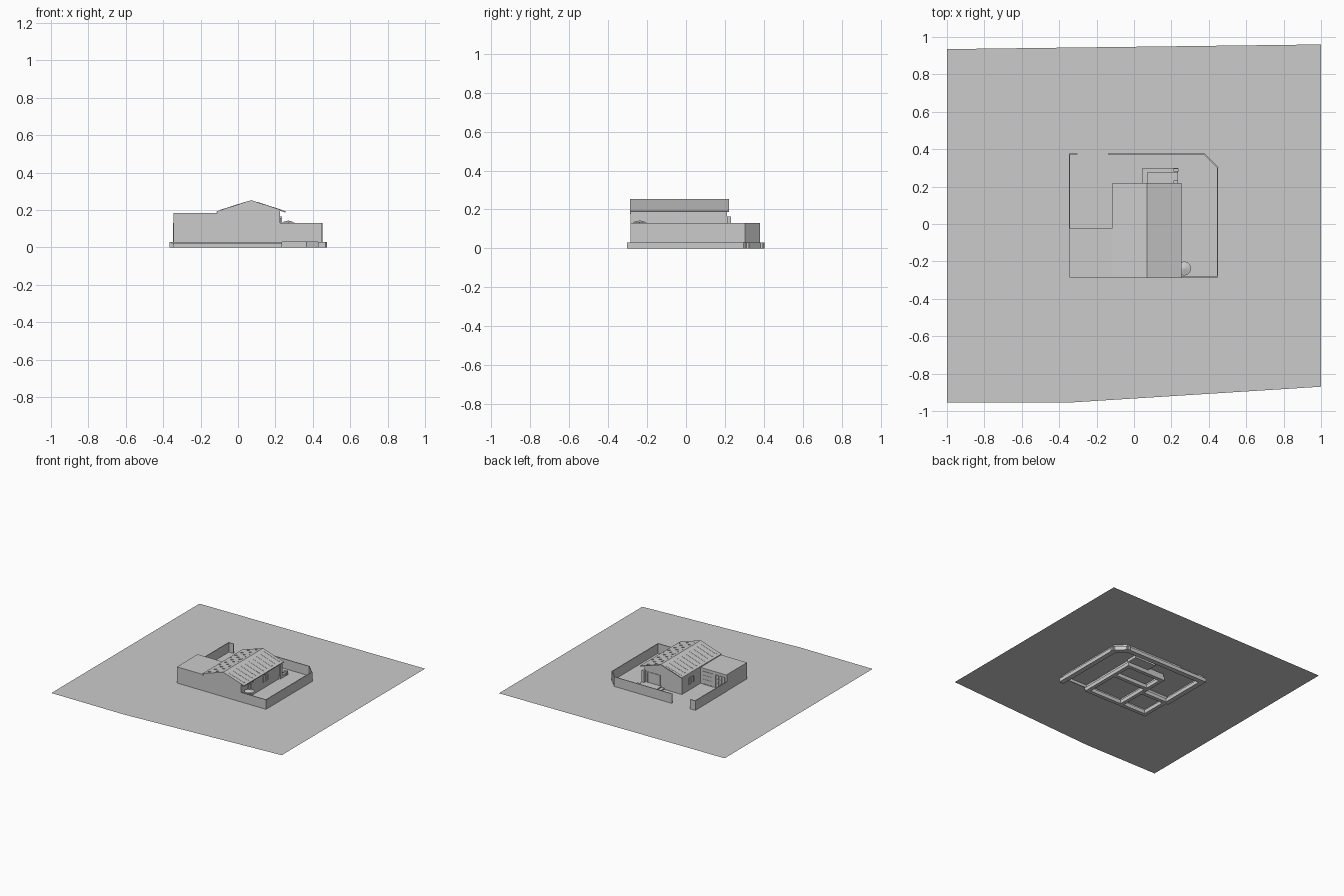
import bpy, bmesh
from math import atan2, hypot, cos, sin, pi
from mathutils import Vector

if "Cube" in bpy.data.objects:
    bpy.data.objects.remove(bpy.data.objects["Cube"])

G = 0.053          # ground level
BASE = 0.03        # top of footings


def make(name, bm):
    bmesh.ops.recalc_face_normals(bm, faces=bm.faces)
    me = bpy.data.meshes.new(name)
    bm.to_mesh(me)
    bm.free()
    ob = bpy.data.objects.new(name, me)
    bpy.context.collection.objects.link(ob)
    return ob


def prism(name, pts, offset):
    """Closed outline pushed along an offset vector."""
    bm = bmesh.new()
    face = bm.faces.new([bm.verts.new(p) for p in pts])
    if Vector(offset).length > 0:
        ext = bmesh.ops.extrude_face_region(bm, geom=[face], use_keep_orig=True)
        vs = [g for g in ext["geom"] if isinstance(g, bmesh.types.BMVert)]
        bmesh.ops.translate(bm, vec=Vector(offset), verts=vs)
    return make(name, bm)


def box(name, x0, x1, y0, y1, z0, z1):
    return prism(name, [(x0, y0, z0), (x1, y0, z0), (x1, y1, z0), (x0, y1, z0)], (0, 0, z1 - z0))


def run(name, path, z0, z1, t):
    """Straight wall pieces of thickness t following a plan path."""
    for (ax, ay), (bx, by) in zip(path, path[1:]):
        l = hypot(bx - ax, by - ay)
        ux, uy = (bx - ax) / l * t / 2, (by - ay) / l * t / 2
        pts = [(ax - ux + uy, ay - uy - ux, z0), (bx + ux + uy, by + uy - ux, z0),
               (bx + ux - uy, by + uy + ux, z0), (ax - ux - uy, ay - uy + ux, z0)]
        prism(name, pts, (0, 0, z1 - z0))


def opening(name, axis, pos, out, c, z0, z1, w, panes=2):
    """Framed window or door on a wall facing x or y."""
    f, d = 0.005, 0.004 * out
    def piece(n, a0, a1, b0, b1, depth):
        lo, hi = sorted((pos, pos + depth))
        if axis == 'x':
            box(n, lo, hi, a0, a1, b0, b1)
        else:
            box(n, a0, a1, lo, hi, b0, b1)
    a, b = c - w / 2, c + w / 2
    piece(name + "_pane", a, b, z0, z1, d * 0.3)
    for i in range(panes + 1):
        m = a + (b - a) * i / panes
        piece(name + "_upright", m - f / 2, m + f / 2, z0, z1, d)
    for z in (z0, z1):
        piece(name + "_rail", a - f / 2, b + f / 2, z - f / 2, z + f / 2, d)


# plot surface
prism("plot", [(-1, -0.955, G), (-0.35, -0.955, G), (1, -0.87, G), (1, 0.96, G), (-1, 0.935, G)], (0, 0, 0))

# footings under fence and house walls
fence_r = [(0.225, -0.282), (0.447, -0.282), (0.447, 0.303), (0.375, 0.375), (-0.135, 0.375)]
fence_l = [(-0.305, 0.375), (-0.345, 0.375), (-0.345, -0.022)]
run("fence_footing", fence_r[1:] + fence_l[1:], 0, BASE, 0.04)
run("house_footing", [(-0.33, -0.27), (0.22, -0.27), (0.22, 0.2), (-0.1, 0.2), (-0.1, -0.27)], 0, BASE, 0.03)
run("garage_footing", [(-0.33, -0.27), (-0.33, -0.035), (-0.1, -0.035)], 0, BASE, 0.03)
run("inner_footing", [(-0.1, 0.03), (0.22, 0.03)], 0, BASE, 0.03)
box("front_ledge", -0.355, 0.235, -0.298, -0.28, 0.02, BASE)

# boundary fence with gate gap at the back
run("fence", fence_r, BASE, 0.13, 0.006)
run("fence", fence_l, BASE, 0.13, 0.006)

# house: side walls and two gable walls
T = 0.01
EAVE, RIDGE = 0.196, 0.247
gable = [(-0.11, BASE), (0.225, BASE), (0.225, EAVE), (0.07, RIDGE), (-0.11, 0.187)]
for name, y in (("front_gable", -0.285), ("back_gable", 0.2)):
    prism(name, [(x, y, z) for x, z in gable], (0, T, 0))
box("right_wall", 0.225 - T, 0.225, -0.285, 0.21, BASE, EAVE)
box("left_wall", -0.11, -0.11 + T, -0.285, 0.21, BASE, 0.187)
box("house_floor", -0.105, 0.22, -0.28, 0.205, G, G + 0.006)

# pitched roof slabs with raised ribs
for side, name in ((-1, "left"), (1, "right")):
    sec = [(0.07, 0.246), (0.07, 0.253), (0.07 + side * 0.185, 0.193), (0.07 + side * 0.185, 0.186)]
    prism(name + "_roof", [(x, -0.288, z) for x, z in sec], (0, 0.508, 0))
    rib = [(0.07 + side * 0.03, 0.242), (0.07 + side * 0.03, 0.2445), (0.07 + side * 0.165, 0.201),
           (0.07 + side * 0.165, 0.1985)]
    for i in range(10):
        y = -0.26 + i * 0.05
        prism(name + "_roof_rib", [(x, y, z) for x, z in rib], (0, 0.012, 0))

# garage with flat roof, open yard side
box("garage_front_wall", -0.345, -0.11, -0.285, -0.275, BASE, 0.18)
box("garage_left_wall", -0.345, -0.335, -0.285, -0.03, BASE, 0.18)
box("garage_back_wall", -0.345, -0.11, -0.04, -0.03, BASE, 0.18)
box("garage_roof", -0.345, -0.11, -0.287, -0.022, 0.178, 0.185)
for x in (-0.285, -0.175):
    opening("garage_door", 'y', -0.03, 1, x, G + 0.003, 0.155, 0.08, 3)
    for z in (0.09, 0.122):
        box("garage_door_bar", x - 0.04, x + 0.04, -0.03, -0.0265, z, z + 0.004)

# windows and doors
opening("side_window", 'x', 0.225, 1, 0.03, 0.1, 0.152, 0.055)
opening("side_door", 'x', 0.225, 1, -0.16, G, 0.155, 0.06)
opening("back_window", 'y', 0.21, 1, 0.14, G + 0.015, 0.155, 0.11, 3)
opening("yard_window", 'x', -0.11, -1, 0.09, 0.1, 0.152, 0.06)

# back terrace: two steps and a corner post
box("terrace_lower", 0.045, 0.235, 0.205, 0.3, BASE, 0.063)
box("terrace_upper", 0.07, 0.235, 0.205, 0.275, BASE, 0.072)
box("terrace_post", 0.212, 0.235, 0.21, 0.232, BASE, 0.165)
box("terrace_block", 0.21, 0.237, 0.28, 0.298, G, 0.085)


# parasol by the side door
def lathe(name, r1, r2, z0, z1, n):
    bm = bmesh.new()
    bmesh.ops.create_cone(bm, cap_ends=True, segments=n, radius1=r1, radius2=r2, depth=z1 - z0)
    bmesh.ops.translate(bm, vec=(0.268, -0.238, (z0 + z1) / 2), verts=bm.verts)
    return make(name, bm)


lathe("parasol_canopy", 0.037, 0.004, 0.134, 0.143, 24)
lathe("parasol_pole", 0.002, 0.002, G, 0.136, 8)
lathe("parasol_table", 0.02, 0.02, 0.088, 0.091, 16)
